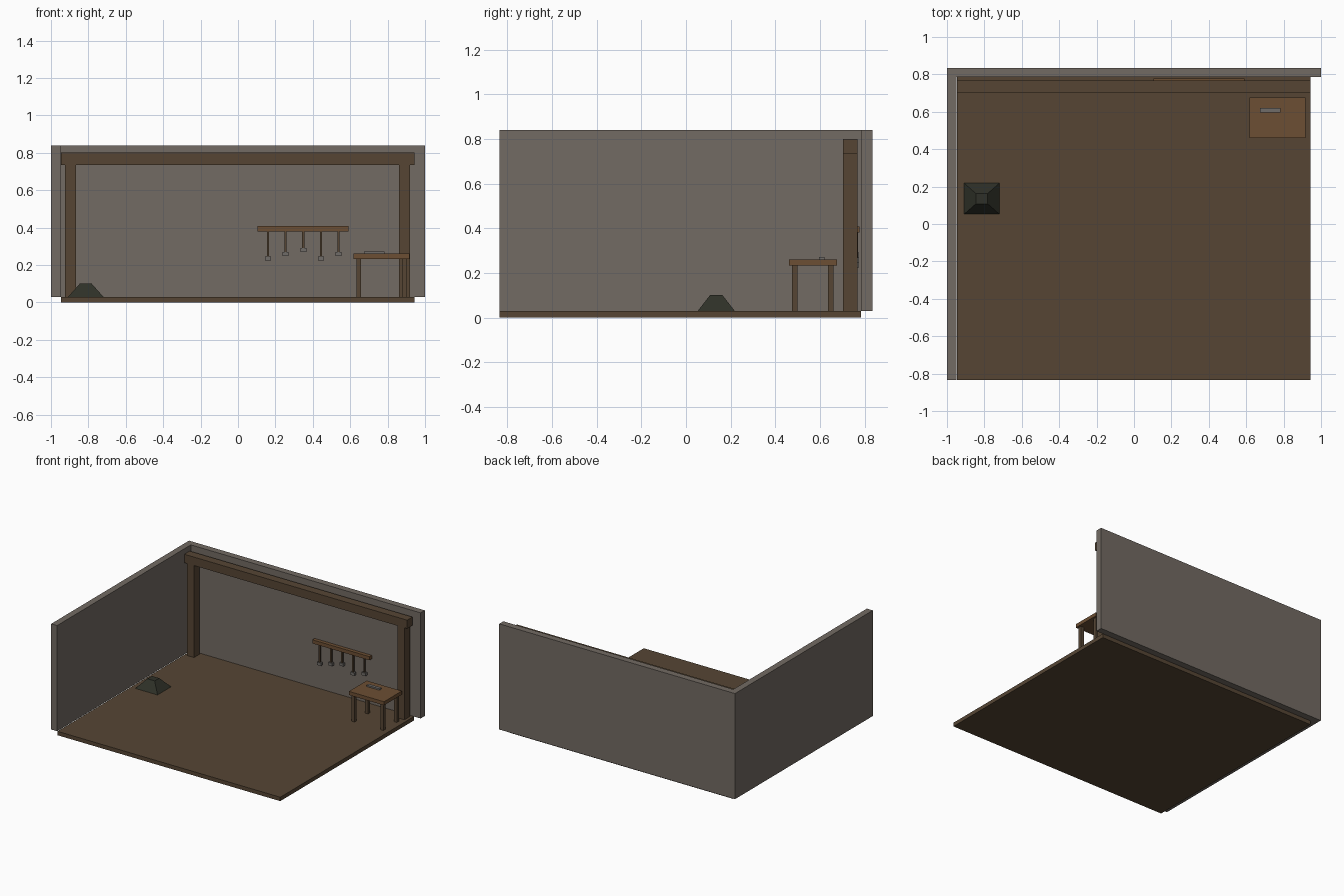
import bpy
import bmesh

old = bpy.data.objects.get("Cube")
if old:
    bpy.data.objects.remove(old, do_unlink=True)


def material(name, rgb):
    m = bpy.data.materials.new(name)
    m.use_nodes = True
    color = (*rgb, 1)
    m.diffuse_color = color
    m.node_tree.nodes["Principled BSDF"].inputs["Base Color"].default_value = color
    return m


STONE = material("grey_stone", (0.17, 0.145, 0.125))
DARK_WOOD = material("dark_wood", (0.093, 0.06, 0.034))
LIGHT_WOOD = material("light_wood", (0.15, 0.077, 0.033))
METAL = material("grey_metal", (0.16, 0.15, 0.14))
COAL = material("dark_coal", (0.028, 0.03, 0.021))


def box(name, x, y, z, mat, top_scale=1.0):
    """Box between three (low, high) ranges; the top can be tapered."""
    bm = bmesh.new()
    bmesh.ops.create_cube(bm, size=1)
    for v in bm.verts:
        k = top_scale if v.co.z > 0 else 1.0
        v.co.x = sum(x) / 2 + v.co.x * (x[1] - x[0]) * k
        v.co.y = sum(y) / 2 + v.co.y * (y[1] - y[0]) * k
        v.co.z = sum(z) / 2 + v.co.z * (z[1] - z[0])
    mesh = bpy.data.meshes.new(name)
    bm.to_mesh(mesh)
    bm.free()
    mesh.materials.append(mat)
    obj = bpy.data.objects.new(name, mesh)
    bpy.context.collection.objects.link(obj)
    return obj


def around(c, width):
    return (c - width / 2, c + width / 2)


FLOOR = 0.03

# Room shell
box("floor", (-0.947, 0.943), (-0.835, 0.785), (0, FLOOR), DARK_WOOD)
box("back_wall", (-1, 1), (0.785, 0.835), (FLOOR, 0.84), STONE)
box("side_wall", (-1, -0.95), (-0.835, 0.785), (FLOOR, 0.84), STONE)

# Timber frame along the back wall
beam_y = (0.703, 0.768)
box("beam", (-0.947, 0.943), beam_y, (0.735, 0.8), DARK_WOOD)
for side, x in (("right", -0.895), ("left", 0.89)):
    box(side + "_post", around(x, 0.06), beam_y, (FLOOR, 0.735), DARK_WOOD)

# Wall rack with hanging tools
box("tool_rack", (0.105, 0.59), (0.75, 0.778), (0.38, 0.408), LIGHT_WOOD)
for i, low in enumerate((0.224, 0.247, 0.27, 0.224, 0.247)):
    x = 0.16 + i * 0.0945
    box(f"tool_handle_{i + 1}", around(x, 0.012), around(0.764, 0.012),
        (low + 0.022, 0.38), DARK_WOOD)
    box(f"tool_head_{i + 1}", around(x, 0.032), around(0.764, 0.022),
        (low, low + 0.022), METAL)

# Workbench with a metal bar on it
box("bench_top", (0.618, 0.916), (0.461, 0.677), (0.232, 0.26), LIGHT_WOOD)
for x in (0.645, 0.889):
    for y in (0.487, 0.649):
        box("bench_leg", around(x, 0.025), around(y, 0.025), (FLOOR, 0.232), DARK_WOOD)
box("metal_bar", (0.674, 0.782), (0.597, 0.621), (0.26, 0.271), METAL)

# Tapered coal heap
box("coal_heap", (-0.908, -0.72), (0.053, 0.218), (FLOOR, 0.1), COAL, top_scale=0.34)
